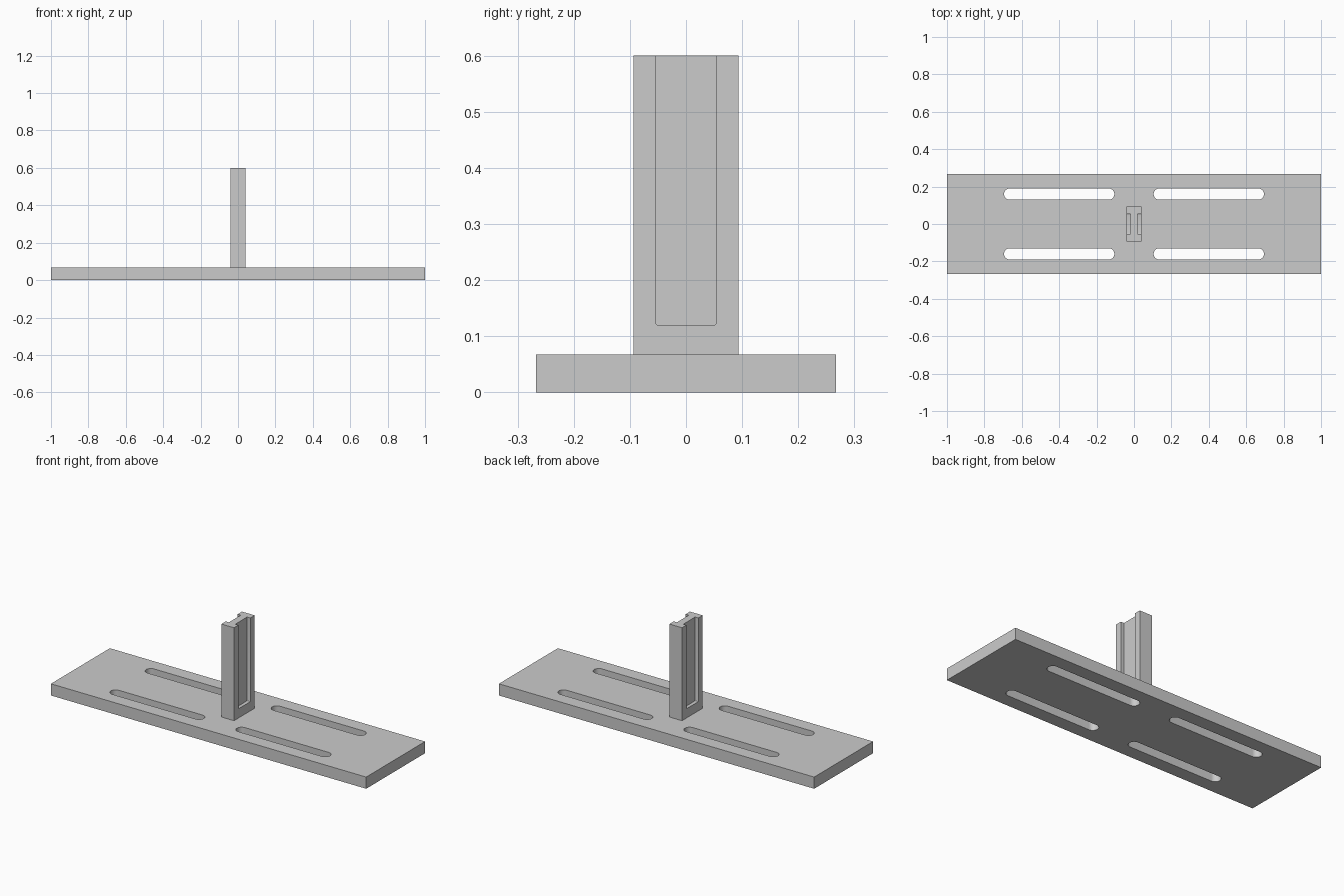
import bpy
import bmesh
import math

cube = bpy.data.objects.get("Cube")
if cube:
    bpy.data.objects.remove(cube, do_unlink=True)

grey = bpy.data.materials.new("plain_grey")
grey.use_nodes = True
colour = (0.6, 0.6, 0.6, 1)
grey.diffuse_color = colour
grey.node_tree.nodes["Principled BSDF"].inputs["Base Color"].default_value = colour


def make_object(name, bm):
    bmesh.ops.recalc_face_normals(bm, faces=bm.faces)
    mesh = bpy.data.meshes.new(name)
    bm.to_mesh(mesh)
    bm.free()
    mesh.materials.append(grey)
    obj = bpy.data.objects.new(name, mesh)
    bpy.context.collection.objects.link(obj)
    return obj


def box(name, low, high):
    bm = bmesh.new()
    bmesh.ops.create_cube(bm, size=1)
    for v in bm.verts:
        v.co = [a + (c + 0.5) * (b - a) for a, b, c in zip(low, high, v.co)]
    return make_object(name, bm)


def prism(name, outline, offset):
    """Extrude a closed outline of 3D points along the offset."""
    bm = bmesh.new()
    face = bm.faces.new([bm.verts.new(p) for p in outline])
    result = bmesh.ops.extrude_face_region(bm, geom=[face], use_keep_orig=True)
    moved = [g for g in result["geom"] if isinstance(g, bmesh.types.BMVert)]
    bmesh.ops.translate(bm, verts=moved, vec=offset)
    return make_object(name, bm)


def arc(cx, cy, radius, start, end, steps):
    angles = [math.radians(start + (end - start) * i / steps) for i in range(steps + 1)]
    return [(cx + radius * math.cos(a), cy + radius * math.sin(a)) for a in angles]


def cut(target, cutter):
    """Subtract the cutter for good, then remove it."""
    cutter.hide_render = True
    mod = target.modifiers.new("cut", "BOOLEAN")
    mod.operation = "DIFFERENCE"
    mod.solver = "EXACT"
    mod.object = cutter
    bpy.ops.object.select_all(action="DESELECT")
    bpy.context.view_layer.objects.active = target
    target.select_set(True)
    bpy.ops.object.modifier_apply(modifier=mod.name)
    bpy.data.objects.remove(cutter, do_unlink=True)


# Base plate with four long round-ended slots
thick = 0.067
plate = box("base_plate", (-1, -0.267, 0), (1, 0.267, thick))
radius = 0.03
for sx in (-1, 1):
    for sy in (-1, 1):
        ends = (sx * 0.4 - 0.265, sx * 0.4 + 0.265)
        outline = (arc(ends[1], sy * 0.16, radius, -90, 90, 16)
                   + arc(ends[0], sy * 0.16, radius, 90, 270, 16))
        slot = prism("slot_cutter", [(x, y, -0.1) for x, y in outline], (0, 0, 0.3))
        cut(plate, slot)

# Upright post with a groove in each side, open at the top
post = box("upright_post", (-0.04, -0.0933, thick), (0.04, 0.0933, 0.6))
half, floor, corner = 0.054, 0.12, 0.004
for side in (-1, 1):
    outline = ([(half, 0.7), (-half, 0.7)]
               + arc(-half + corner, floor + corner, corner, 180, 270, 4)
               + arc(half - corner, floor + corner, corner, 270, 360, 4))
    groove = prism("groove_cutter", [(side * 0.02, y, z) for y, z in outline],
                   (side * 0.1, 0, 0))
    cut(post, groove)

# Smooth the rounded ends, keep the edges sharp
bpy.ops.object.select_all(action="DESELECT")
for obj in (plate, post):
    obj.select_set(True)
bpy.context.view_layer.objects.active = plate
bpy.ops.object.shade_smooth_by_angle(angle=math.radians(30))
